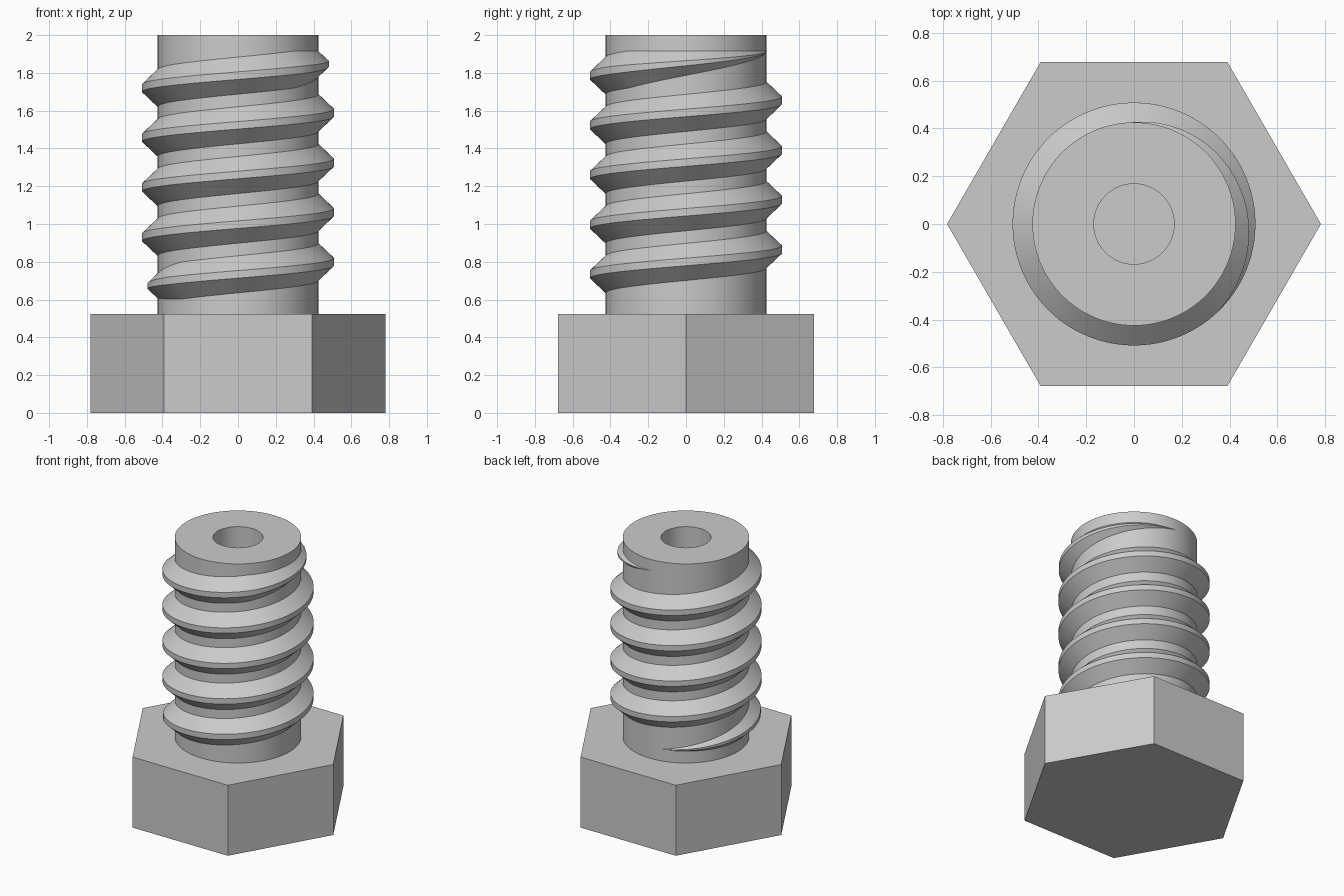
import bpy, bmesh, math

if "Cube" in bpy.data.objects:
    bpy.data.objects.remove(bpy.data.objects["Cube"])

HEAD_R, HEAD_H = 0.782, 0.523
SHAFT_R, HOLE_R, TOP = 0.425, 0.168, 2.0
PITCH, DEPTH = 0.263, 0.083

steel = bpy.data.materials.new("steel_grey")
steel.diffuse_color = (0.6, 0.6, 0.6, 1)
steel.use_nodes = True
steel.node_tree.nodes["Principled BSDF"].inputs["Base Color"].default_value = steel.diffuse_color


def finish(name, bm, smooth):
    bmesh.ops.recalc_face_normals(bm, faces=bm.faces)
    mesh = bpy.data.meshes.new(name)
    bm.to_mesh(mesh)
    bm.free()
    mesh.materials.append(steel)
    obj = bpy.data.objects.new(name, mesh)
    bpy.context.collection.objects.link(obj)
    if smooth:
        bpy.ops.object.select_all(action='DESELECT')
        obj.select_set(True)
        bpy.context.view_layer.objects.active = obj
        bpy.ops.object.shade_smooth_by_angle(angle=math.radians(25))
    return obj


def bridge(bm, a, b):
    """Join two equal closed rings of vertices with quads."""
    for i in range(len(a)):
        j = (i + 1) % len(a)
        bm.faces.new((a[i], a[j], b[j], b[i]))


def polar(r, angle, z):
    return (r * math.cos(angle), r * math.sin(angle), z)


# Hexagonal head with corners on the x axis
bm = bmesh.new()
rings = [[bm.verts.new(polar(HEAD_R, i * math.pi / 3, z)) for i in range(6)]
         for z in (0, HEAD_H)]
bridge(bm, *rings)
for ring in rings:
    bm.faces.new(ring)
finish("hex_head", bm, False)

# Hollow shaft, its foot sunk into the head
bm = bmesh.new()
section = [(SHAFT_R, 0.5), (SHAFT_R, TOP), (HOLE_R, TOP), (HOLE_R, 0.5)]
N = 128
rings = [[bm.verts.new(polar(r, i * math.tau / N, z)) for r, z in section]
         for i in range(N)]
for i in range(N):
    bridge(bm, rings[i], rings[(i + 1) % N])
finish("hollow_shaft", bm, True)

# Right-handed thread, fading into the shaft at both ends
bm = bmesh.new()
START, END, STEP = 100, 90 + 5 * 360 + 2, 3
FADE_IN, FADE_OUT = 125, 138
count = round((END - START) / STEP)
rings = []
for k in range(count + 1):
    deg = START + (END - START) * k / count
    s = max(0.004, min(1, (deg - START) / FADE_IN, (END - deg) / FADE_OUT))
    z = 0.602 + PITCH * (deg - 90) / 360
    root, crest = 0.102 * s, 0.02 * s
    section = [(SHAFT_R - 0.004, -root), (SHAFT_R + DEPTH * s, -crest),
               (SHAFT_R + DEPTH * s, crest), (SHAFT_R - 0.004, root)]
    rings.append([bm.verts.new(polar(r, math.radians(deg), z + dz))
                  for r, dz in section])
for a, b in zip(rings, rings[1:]):
    bridge(bm, a, b)
bm.faces.new(rings[0])
bm.faces.new(rings[-1])
finish("screw_thread", bm, True)
